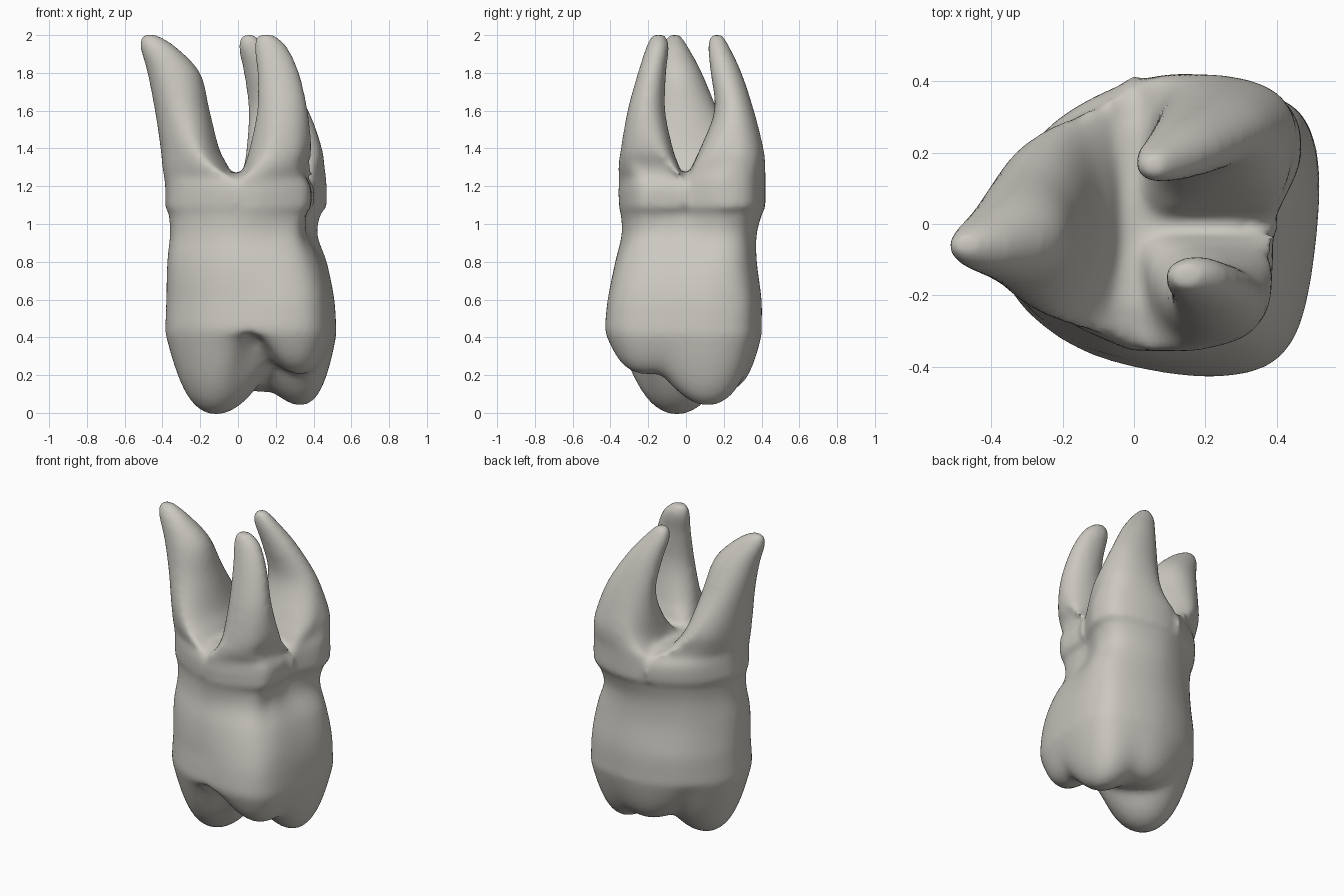
import bpy, bmesh, math
from mathutils import Vector

cube = bpy.data.objects.get("Cube")
if cube:
    bpy.data.objects.remove(cube)

N = 64
bm = bmesh.new()


def between(a, b, c, d, t):
    """Smooth step from b to c, with a and d as neighbours."""
    return (b + (c - a) * t / 2 + (2 * a - 5 * b + 4 * c - d) * t**2 / 2
            + (3 * b - a - 3 * c + d) * t**3 / 2)


def closed_curve(points):
    """Smooth closed outline through a few points."""
    out, n = [], len(points)
    for i in range(N):
        f = i * n / N
        k = int(f)
        out.append(between(*(Vector(points[(k + j) % n]) for j in (-1, 0, 1, 2)), f - k))
    return out


def loft(rings):
    """Skin a stack of rings, bottom to top, and close both ends."""
    rows = [[bm.verts.new(p) for p in ring] for ring in rings]
    for lo, hi in zip(rows, rows[1:]):
        for i in range(N):
            j = (i + 1) % N
            bm.faces.new((lo[i], lo[j], hi[j], hi[i]))
    bm.faces.new(rows[0][::-1])
    bm.faces.new(rows[-1])


def bounds(outline):
    xs, ys = [p.x for p in outline], [p.y for p in outline]
    return min(xs), max(xs), min(ys), max(ys)


def fit(outline, z, x0, x1, y0, y1):
    """Scale an outline to a bounding box at height z."""
    u0, u1, v0, v1 = bounds(outline)
    sx, sy = (x1 - x0) / (u1 - u0), (y1 - y0) / (v1 - v0)
    return [Vector((x0 + (p.x - u0) * sx, y0 + (p.y - v0) * sy, z)) for p in outline]


def stack(low, high, start, span, sections, steps=6):
    """Rings eased through (height, box) sections, changing from low to high outline."""
    vs = [Vector(s) for s in sections]
    vs = [vs[0]] + vs + [vs[-1]]
    boxes = [between(*vs[k:k + 4], i / steps) for k in range(len(vs) - 3) for i in range(steps)]
    rings = []
    for box in boxes + [vs[-1]]:
        mix = min(max((box[0] - start) / span, 0), 1)
        rings.append(fit([a.lerp(b, mix) for a, b in zip(low, high)], *box))
    return rings


# Outlines of the crown and of the neck
crown = closed_curve([(.52, .05), (.49, .28), (.36, .37), (.1, .4), (-.16, .32), (-.33, .15),
                      (-.385, -.03), (-.32, -.22), (-.1, -.37), (.25, -.425), (.45, -.32)])
neck = closed_curve([(.39, 0), (.47, .2), (.4, .36), (.1, .42), (-.2, .3), (-.36, .1),
                     (-.38, -.06), (-.3, -.2), (.03, -.355), (.34, -.27), (.385, -.12)])
circle = [Vector((math.cos(i * math.tau / N), math.sin(i * math.tau / N))) for i in range(N)]

# Chewing surface: (x, y, height, steepness) of each cusp, and of the back ridge
CUSPS = [(-.12, -.05, -.02, 3), (.36, .12, .02, 2.8), (.42, -.25, .17, 1.4),
         (.12, .2, .1, 2)]
RIM = .42


def bite(x, y):
    hs = [h + k * ((x - cx)**2 + (y - cy)**2) for cx, cy, h, k in CUSPS]
    low = -math.log(sum(math.exp(-45 * h) for h in hs)) / 45 + .01
    groove = .1 * math.exp(-((x - .07)**2 + (y + .31)**2) / .01)
    return low + groove


def bite_ring(s):
    ring = []
    for p in crown:
        x, y = .07 + (p.x - .07) * s, p.y * s
        h = bite(x, y)
        ring.append(Vector((x, y, h + (RIM - h) * s**8)))
    return ring


# Crown and neck
bites = [bite_ring(math.sin(i / 16 * math.pi / 2)) for i in range(1, 17)]
loft(bites + stack(crown, neck, .6, .45, [
    (.45, -.385, .52, -.43, .4), (.6, -.38, .51, -.415, .4), (.8, -.375, .47, -.375, .375),
    (.95, -.36, .42, -.34, .375), (1.08, -.37, .445, -.35, .41),
    (1.18, -.38, .465, -.36, .42), (1.24, -.35, .43, -.33, .39), (1.27, -.25, .32, -.24, .28)]))

HEIGHTS = (1.3, 1.4, 1.6, 1.8, 1.94, 2.002)


def root(clip, boxes):
    """Grow a root from a clipped wedge of the neck into a round tip."""
    wedge = [Vector(clip(p.x, p.y)) for p in neck]
    base = bounds(wedge)
    sections = [(1.08, *base), (1.2, *base)] + [(z, *b) for z, b in zip(HEIGHTS, boxes)]
    loft(stack(wedge, circle, 1.25, .4, sections))


# Wide root
root(lambda x, y: (min(x, -.01), y), [
    (-.4, -.05, -.3, .32), (-.41, -.1, -.26, .27), (-.44, -.15, -.2, .17),
    (-.48, -.2, -.165, .085), (-.52, -.33, -.13, .01), (-.51, -.43, -.09, -.03)])
# Front root
root(lambda x, y: (max(x, .01), min(y, -.01)), [
    (.03, .39, -.36, -.035), (.06, .39, -.345, -.07), (.1, .37, -.31, -.11),
    (.1, .325, -.255, -.105), (.085, .26, -.21, -.09), (.1, .19, -.18, -.11)])
# Back root
root(lambda x, y: (max(x, .01), max(y, .01)), [
    (.03, .46, .03, .42), (.045, .445, .075, .41), (.055, .375, .15, .36),
    (.03, .26, .13, .295), (0, .15, .115, .23), (.02, .09, .13, .195)])

mesh = bpy.data.meshes.new("tooth")
bmesh.ops.recalc_face_normals(bm, faces=bm.faces)
bm.to_mesh(mesh)
bm.free()
tooth = bpy.data.objects.new("tooth", mesh)
bpy.context.collection.objects.link(tooth)

# Fuse the parts into one smooth skin
remesh = tooth.modifiers.new("fuse", 'REMESH')
remesh.mode = 'VOXEL'
remesh.voxel_size = .016
remesh.use_smooth_shade = True
smooth = tooth.modifiers.new("soften", 'SMOOTH')
smooth.factor = .5
smooth.iterations = 16

# Enamel colour
enamel = bpy.data.materials.new("enamel")
enamel.use_nodes = True
colour = (.6, .58, .53, 1)
enamel.diffuse_color = colour
enamel.node_tree.nodes["Principled BSDF"].inputs["Base Color"].default_value = colour
mesh.materials.append(enamel)
